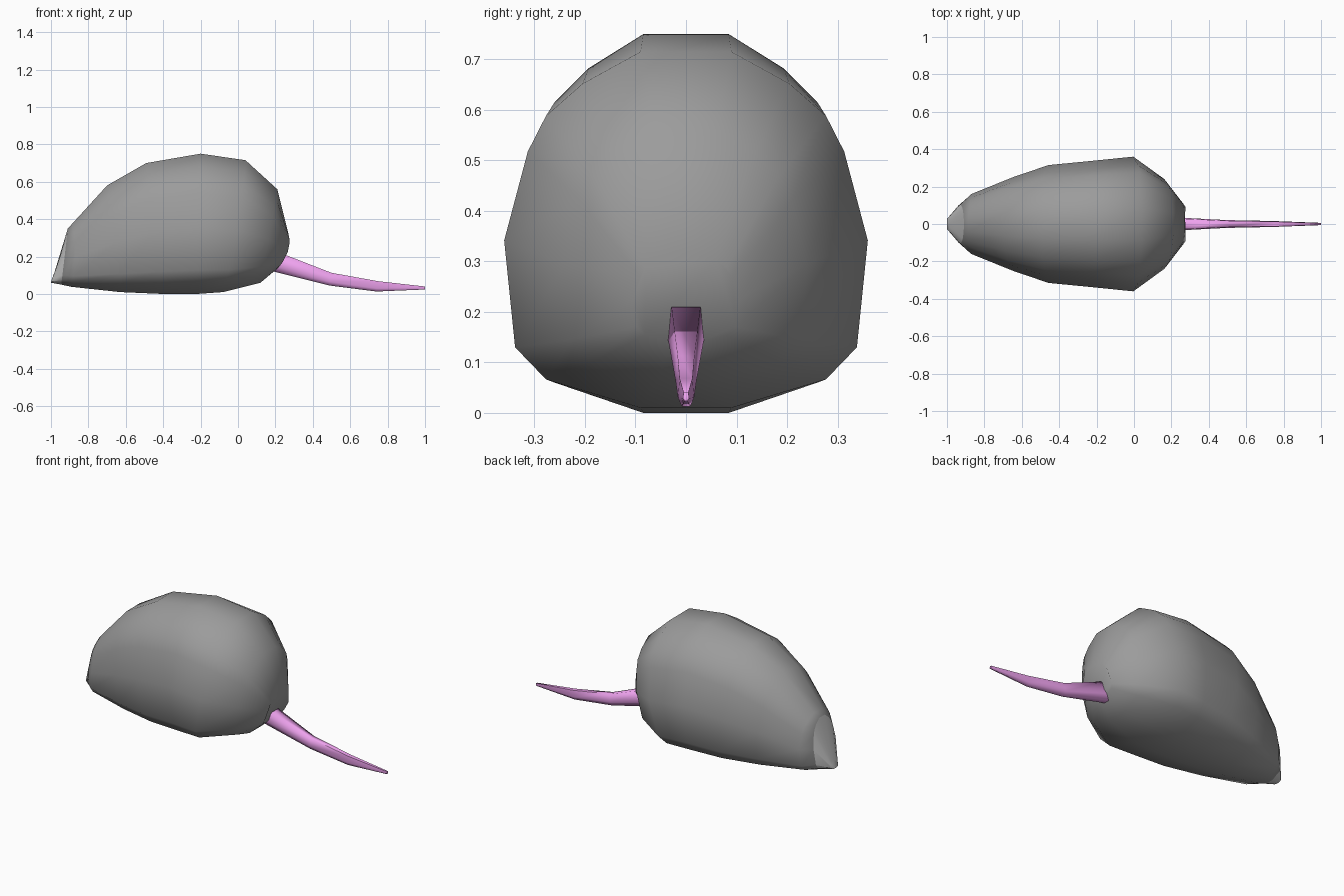
import bpy, bmesh, math

if "Cube" in bpy.data.objects:
    bpy.data.objects.remove(bpy.data.objects["Cube"])


def loft(name, rings, angle, color=None):
    """Skin a list of equal-length closed rings and cap both ends."""
    bm = bmesh.new()
    loops = [[bm.verts.new(p) for p in ring] for ring in rings]
    n = len(loops[0])
    for a, b in zip(loops, loops[1:]):
        for i in range(n):
            j = (i + 1) % n
            bm.faces.new((a[i], a[j], b[j], b[i]))
    bm.faces.new(loops[0])
    bm.faces.new(loops[-1])
    bmesh.ops.recalc_face_normals(bm, faces=bm.faces[:])
    mesh = bpy.data.meshes.new(name)
    bm.to_mesh(mesh)
    bm.free()
    obj = bpy.data.objects.new(name, mesh)
    bpy.context.collection.objects.link(obj)
    if color:
        mat = bpy.data.materials.new(name + "_color")
        mat.diffuse_color = color
        mat.use_nodes = True
        mat.node_tree.nodes["Principled BSDF"].inputs["Base Color"].default_value = mat.diffuse_color
        mesh.materials.append(mat)
    bpy.ops.object.select_all(action='DESELECT')
    obj.select_set(True)
    bpy.context.view_layer.objects.active = obj
    bpy.ops.object.shade_smooth_by_angle(angle=math.radians(angle))
    return obj


def mirrored(half):
    """Close a right-hand half profile (y, height) across y = 0."""
    return half + [(-y, f) for y, f in reversed(half)]


def make_ring(section, xt, zt, xm, xb, zb, w):
    """Place a section between top (xt, zt) and bottom (xb, zb), bowed through xm."""
    ring = []
    for y, f in section:
        x = xb * (2*f - 1) * (f - 1) + xm * 4*f*(1 - f) + xt * f*(2*f - 1)
        ring.append((x, y * w, zb + f * (zt - zb)))
    return ring


# Body: egg-shaped, flattened underneath, pointed towards the nose
body_section = mirrored([(0.25, 1), (0.57, 0.91), (0.77, 0.82), (0.87, 0.72),
                         (1, 0.47), (0.94, 0.17), (0.77, 0.08), (0.25, 0)])
nose_base = (-0.91, 0.35, -0.927, -0.945, 0.05, 0.105)
body_rings = [
    nose_base,
    (-0.885, 0.377, -0.87, -0.89, 0.038, 0.16),
    (-0.70, 0.58, -0.65, -0.63, 0.01, 0.25),
    (-0.49, 0.70, -0.46, -0.40, 0.00, 0.315),
    (-0.20, 0.75, -0.22, -0.22, 0.00, 0.338),
    (0.04, 0.715, 0.00, -0.08, 0.01, 0.36),
    (0.21, 0.56, 0.165, 0.12, 0.06, 0.24),
    (0.27, 0.32, 0.268, 0.215, 0.14, 0.105),
]
loft("body", [make_ring(body_section, *r) for r in body_rings], 60,
     (0.33, 0.33, 0.33, 1))

# Nose: pale pointed tip closing the front of the body
nose_tip = (-0.985, 0.10, -0.995, -1.0, 0.06, 0.03)
loft("nose", [make_ring(body_section, *r) for r in (nose_base, nose_tip)], 60)

# Tail: tapering and curving down to the ground
tail_section = mirrored([(0.8, 1), (1, 0.3), (0.5, 0)])
tail_rings = [
    (0.25, 0.21, 0.22, 0.19, 0.12, 0.036),
    (0.50, 0.113, 0.495, 0.49, 0.045, 0.021),
    (0.75, 0.068, 0.745, 0.74, 0.013, 0.016),
    (1.00, 0.04, 1.00, 1.00, 0.024, 0.006),
]
loft("tail", [make_ring(tail_section, *r) for r in tail_rings], 85,
     (0.85, 0.36, 0.85, 1))
